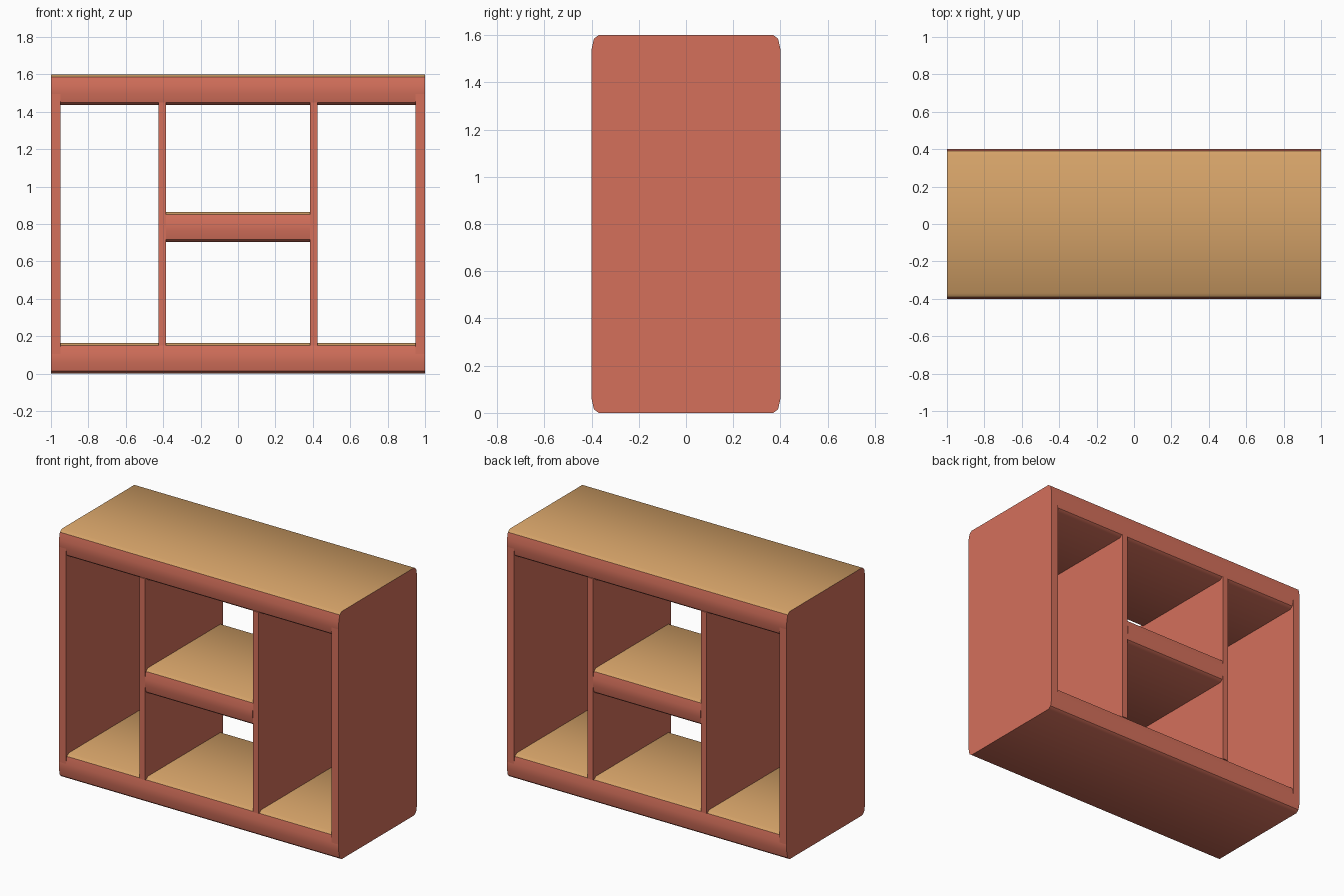
import bpy
import bmesh

cube = bpy.data.objects.get("Cube")
if cube:
    bpy.data.objects.remove(cube, do_unlink=True)


def make_material(name, colour):
    mat = bpy.data.materials.new(name)
    mat.use_nodes = True
    mat.diffuse_color = colour
    mat.node_tree.nodes["Principled BSDF"].inputs["Base Color"].default_value = colour
    return mat


RED = make_material("terracotta", (0.66, 0.162, 0.105, 1))
TAN = make_material("light wood", (0.66, 0.361, 0.138, 1))

DEPTH = 0.4       # half depth of the unit
THICK = 0.165     # board thickness
EDGE = [(0.0, 0.06), (0.01, 0.015), (0.03, 0.0)]  # inset, drop from the board face


def finish(name, bm):
    bmesh.ops.recalc_face_normals(bm, faces=bm.faces)
    mesh = bpy.data.meshes.new(name)
    bm.to_mesh(mesh)
    bm.free()
    mesh.materials.append(RED)
    mesh.materials.append(TAN)
    obj = bpy.data.objects.new(name, mesh)
    bpy.context.collection.objects.link(obj)
    return obj


def face_group(face):
    """Sort faces into end caps, upper, lower and edge bands."""
    n = face.normal
    if abs(n.x) > 0.5:
        return "cap"
    if abs(n.z) > 0.5:
        return "upper" if n.z > 0 else "lower"
    return "edge"


def board(name, half_width, bottom, thick):
    """Horizontal board with softened long edges and a wood upper face."""
    top = bottom + thick
    quarter = [(DEPTH - inset, drop) for inset, drop in EDGE]
    section = [(y, top - d) for y, d in quarter]
    section += [(-y, top - d) for y, d in reversed(quarter)]
    section += [(-y, bottom + d) for y, d in quarter]
    section += [(y, bottom + d) for y, d in reversed(quarter)]
    bm = bmesh.new()
    cap = bm.faces.new([bm.verts.new((-half_width, y, z)) for y, z in section])
    ext = bmesh.ops.extrude_face_region(bm, geom=[cap], use_keep_orig=True)
    moved = [v for v in ext["geom"] if isinstance(v, bmesh.types.BMVert)]
    bmesh.ops.translate(bm, verts=moved, vec=(2 * half_width, 0, 0))
    bmesh.ops.recalc_face_normals(bm, faces=bm.faces)
    for face in bm.faces:
        face.smooth = face_group(face) != "cap"
        face.material_index = 1 if face_group(face) == "upper" else 0
    for edge in bm.edges:
        edge.smooth = len({face_group(f) for f in edge.link_faces}) == 1
    return finish(name, bm)


def panel(name, x_in, x_out, half_depth, bottom, top):
    """Plain upright panel."""
    bm = bmesh.new()
    bmesh.ops.create_cube(bm, size=1)
    for v in bm.verts:
        v.co.x = x_out if v.co.x > 0 else x_in
        v.co.y = half_depth if v.co.y > 0 else -half_depth
        v.co.z = top if v.co.z > 0 else bottom
    return finish(name, bm)


# Horizontal boards
board("bottom_board", 1.0, 0.0, THICK)
board("top_board", 1.0, 1.6 - THICK, THICK)
board("middle_shelf", 0.385, 0.703, 0.162)

# Outer sides and inner dividers, on both sides
for side, s in (("left", 1), ("right", -1)):
    inner, outer = sorted((s * 0.95, s * 1.0))
    panel(side + "_side_panel", inner, outer, DEPTH, 0.105, 1.495)
    inner, outer = sorted((s * 0.385, s * 0.425))
    panel(side + "_divider", inner, outer, 0.397, 0.15, 1.45)
